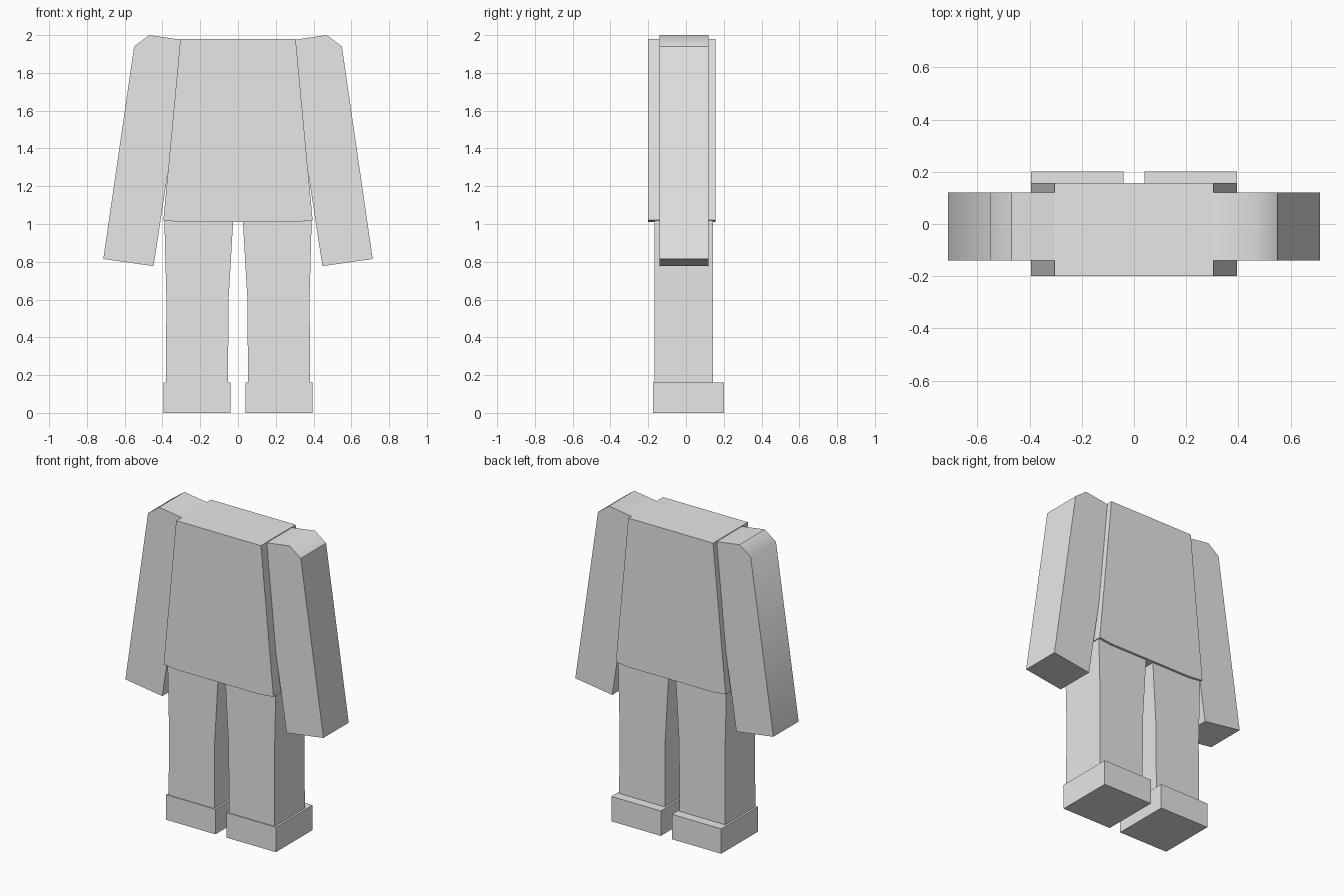
import bpy
import bmesh
from mathutils import Vector

cube = bpy.data.objects.get("Cube")
if cube:
    bpy.data.objects.remove(cube, do_unlink=True)

grey = bpy.data.materials.new("light grey")
grey.use_nodes = True
grey.diffuse_color = (0.8, 0.8, 0.8, 1)
grey.node_tree.nodes["Principled BSDF"].inputs["Base Color"].default_value = (0.8, 0.8, 0.8, 1)


def extrude_profile(name, points, y0, y1, side=1, soft_corner=None):
    """Extrude an (x, z) outline from y0 to y1; soft_corner is one smooth-shaded corner."""
    bm = bmesh.new()
    front = bm.faces.new([bm.verts.new((side * x, y0, z)) for x, z in points])
    moved = bmesh.ops.extrude_face_region(bm, geom=[front])["geom"]
    verts = [g for g in moved if isinstance(g, bmesh.types.BMVert)]
    bmesh.ops.translate(bm, vec=(0, y1 - y0, 0), verts=verts)
    bmesh.ops.recalc_face_normals(bm, faces=bm.faces)
    if soft_corner is not None:
        target = Vector((side * points[soft_corner][0], 0, points[soft_corner][1]))
        for f in bm.faces:
            f.smooth = True
        for e in bm.edges:
            e.smooth = all((Vector((v.co.x, 0, v.co.z)) - target).length < 1e-4
                           for v in e.verts)
    mesh = bpy.data.meshes.new(name)
    bm.to_mesh(mesh)
    bm.free()
    mesh.materials.append(grey)
    obj = bpy.data.objects.new(name, mesh)
    bpy.context.collection.objects.link(obj)
    return obj


# Torso: tapers towards the shoulders, hem slightly lower in the middle
extrude_profile("torso", [(-0.305, 1.98), (-0.395, 1.02), (-0.3, 1.01),
                          (0.3, 1.01), (0.395, 1.02), (0.305, 1.98)], -0.2, 0.157)

# Outlines of the limbs on the +x side
arm = [(0.265, 1.97), (0.47, 2.0), (0.55, 1.94), (0.713, 0.815), (0.447, 0.777)]
leg = [(0.025, 1.03), (0.05, 0.6), (0.053, 0.15), (0.382, 0.15), (0.379, 0.6), (0.39, 1.03)]
foot = [(0.04, 0), (0.395, 0), (0.395, 0.162), (0.04, 0.162)]

for label, side, soft in (("left", 1, 1), ("right", -1, 2)):
    extrude_profile(label + "_arm", arm, -0.14, 0.12, side, soft)
    extrude_profile(label + "_leg", leg, -0.168, 0.142, side)
    extrude_profile(label + "_foot", foot, -0.175, 0.202, side)
